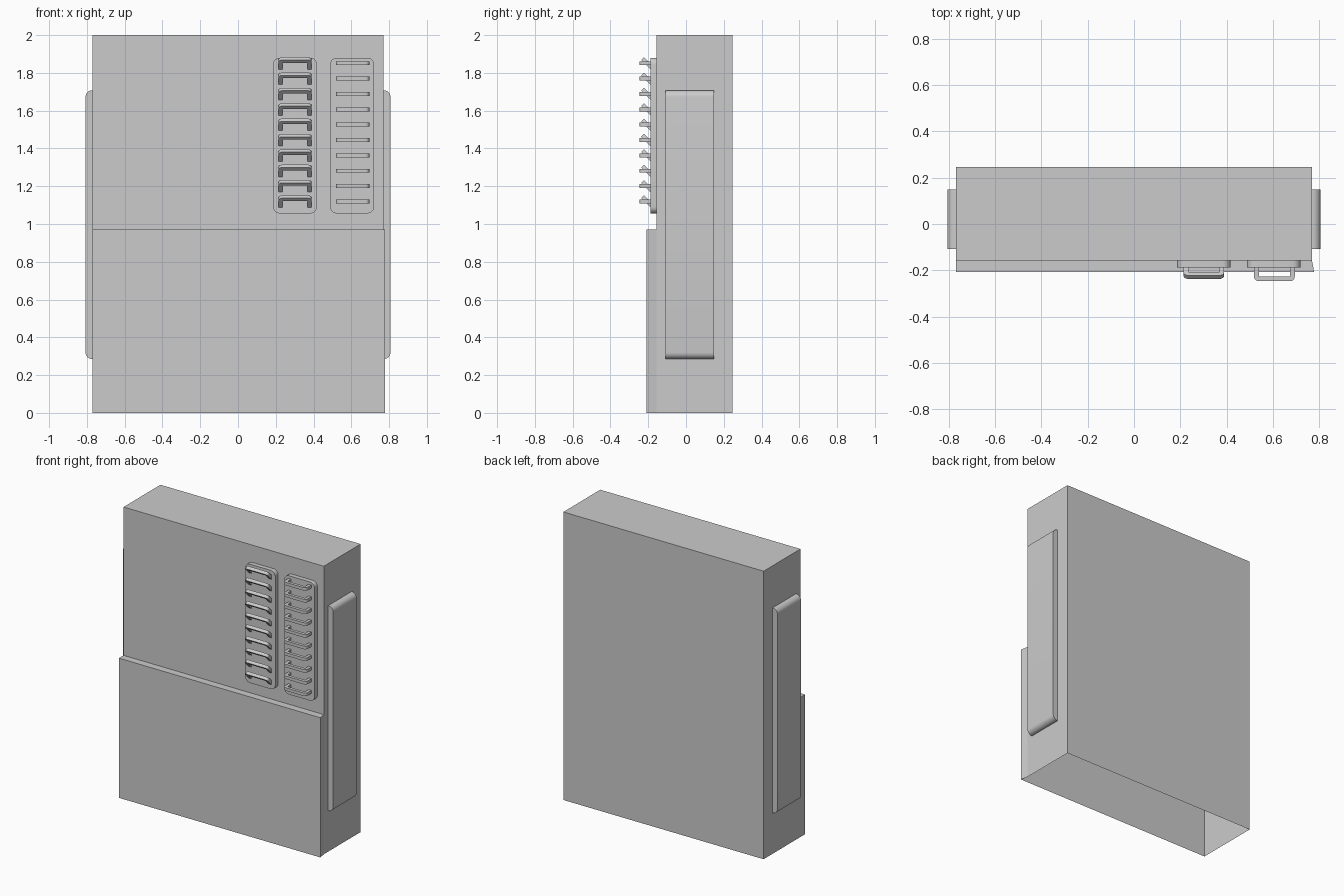
import bpy
import bmesh
from math import pi, cos, sin, radians
from mathutils import Matrix, Vector

cube = bpy.data.objects.get("Cube")
if cube:
    bpy.data.objects.remove(cube)

grey = bpy.data.materials.new("plain_grey")
grey.use_nodes = True
colour = (0.6, 0.6, 0.6, 1)
grey.diffuse_color = colour
grey.node_tree.nodes["Principled BSDF"].inputs["Base Color"].default_value = colour

# Depths of the main surfaces along y
BACK, FRONT, APRON, PLATE = 0.247, -0.157, -0.208, -0.188
HALF, TOP, STEP = 0.769, 2.0, 0.97


def finish(name, bm, smooth=False):
    bmesh.ops.recalc_face_normals(bm, faces=bm.faces)
    mesh = bpy.data.meshes.new(name)
    bm.to_mesh(mesh)
    bm.free()
    mesh.materials.append(grey)
    obj = bpy.data.objects.new(name, mesh)
    bpy.context.collection.objects.link(obj)
    if smooth:
        bpy.ops.object.select_all(action="DESELECT")
        obj.select_set(True)
        bpy.context.view_layer.objects.active = obj
        bpy.ops.object.shade_smooth_by_angle(angle=radians(35))
    return obj


def arc(cx, cy, r, start, steps=6):
    """Quarter circle, anticlockwise from the start angle."""
    angles = [start + pi / 2 * i / steps for i in range(steps + 1)]
    return [(cx + r * cos(a), cy + r * sin(a)) for a in angles]


def prism(bm, outline, depth, matrix):
    """Extrude a flat outline along local z and place it with a matrix."""
    low = [bm.verts.new(matrix @ Vector((u, v, 0))) for u, v in outline]
    high = [bm.verts.new(matrix @ Vector((u, v, depth))) for u, v in outline]
    bm.faces.new(low[::-1])
    bm.faces.new(high)
    for i in range(len(low)):
        j = (i + 1) % len(low)
        bm.faces.new((low[i], low[j], high[j], high[i]))


# Cabinet shell: stepped profile, open underneath, apron slightly wider on one side
bm = bmesh.new()
profile = {"a": (BACK, 0), "b": (BACK, TOP), "c": (FRONT, TOP), "d": (FRONT, STEP),
           "e": (FRONT, 0), "f": (APRON, STEP), "g": (APRON, 0)}
sides = []
for s in (-1, 1):
    sides.append({k: bm.verts.new((s * HALF + (0.01 if s > 0 and k in "fg" else 0), y, z))
                  for k, (y, z) in profile.items()})
left, right = sides
for p, q in ("ab", "bc", "cd", "df", "fg"):
    bm.faces.new((left[p], left[q], right[q], right[p]))
for side in sides:
    for cap in ("abcde", "edfg"):
        bm.faces.new([side[k] for k in cap])
finish("cabinet_shell", bm)

# Side slabs with rounded outer edges
y0, y1, z0, z1, out, r = -0.109, 0.149, 0.285, 1.708, 0.807, 0.035
slab = ([(HALF, z0)] + arc(out - r, z0 + r, r, -pi / 2)
        + arc(out - r, z1 - r, r, 0) + [(HALF, z1)])
for s, name in ((1, "left_side_slab"), (-1, "right_side_slab")):
    bm = bmesh.new()
    place = Matrix(((s, 0, 0, 0), (0, 0, 1, y0), (0, 1, 0, 0), (0, 0, 0, 1)))
    prism(bm, slab, y1 - y0, place)
    finish(name, bm, True)


# Rounded mounting plates
def plate(name, x0, x1, z0=1.056, z1=1.88, r=0.035):
    outline = (arc(x1 - r, z0 + r, r, -pi / 2) + arc(x1 - r, z1 - r, r, 0)
               + arc(x0 + r, z1 - r, r, pi / 2) + arc(x0 + r, z0 + r, r, pi))
    bm = bmesh.new()
    place = Matrix.Translation((0, FRONT, 0)) @ Matrix.Rotation(pi / 2, 4, "X")
    prism(bm, outline, FRONT - PLATE, place)
    finish(name, bm, True)


# Rows of U-shaped handles, either level or tilted upwards
def handles(name, centre, top, tilt, width=0.176, reach=0.059, bar=0.021, root=0.02):
    w, r = width / 2, 0.02
    outline = ([(-w, root)] + arc(r - w, r - reach, r, pi)
               + arc(w - r, r - reach, r, -pi / 2) + [(w, root)]
               + [(w - bar, root), (w - bar, bar - reach),
                  (bar - w, bar - reach), (bar - w, root)])
    bm = bmesh.new()
    for i in range(10):
        place = (Matrix.Translation((centre, PLATE, top - 0.0813 * i))
                 @ Matrix.Rotation(-tilt, 4, "X")
                 @ Matrix.Translation((0, 0, -bar / 2)))
        prism(bm, outline, bar, place)
    finish(name, bm, True)


plate("inner_plate", 0.186, 0.418)
plate("outer_plate", 0.488, 0.72)
handles("tilted_handles", 0.302, 1.834, pi / 4)
handles("level_handles", 0.607, 1.851, 0)
